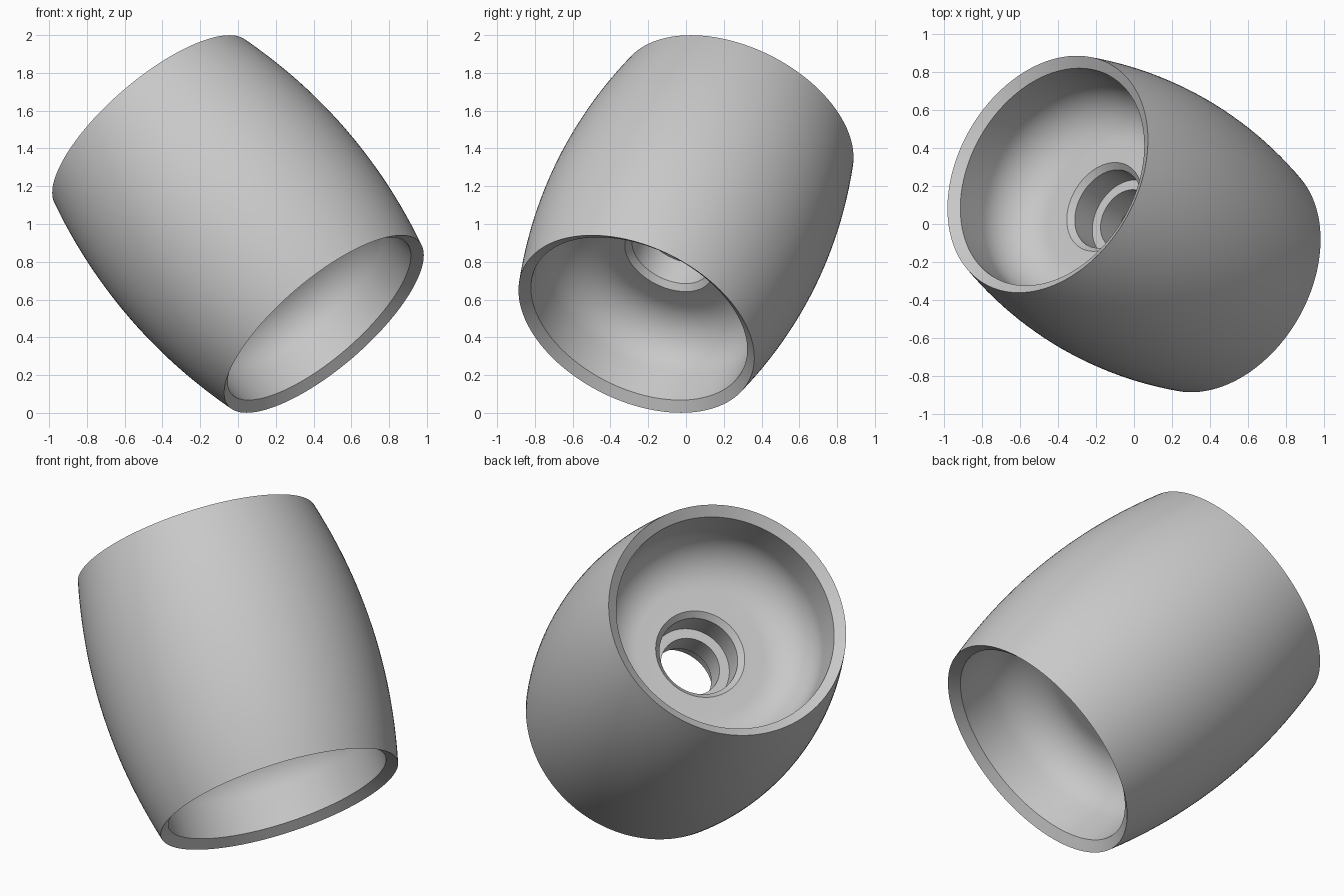
import bpy, bmesh, math
from mathutils import Vector, Matrix

cube = bpy.data.objects.get("Cube")
if cube:
    bpy.data.objects.remove(cube, do_unlink=True)

AXIS = Vector((-0.61, 0.352, 0.71)).normalized()   # tilt of the barrel
CENTRE = Vector((0, 0, 1))
HALF, R_END, R_MID = 0.746, 0.667, 0.76            # half length, end and middle radius
FLOOR, R_WALL, FILLET = 0.256, 0.612, 0.25         # cup floor height, wall radius, corner

grey = bpy.data.materials.new("plain grey")
grey.use_nodes = True
colour = (0.58, 0.58, 0.58, 1)
grey.diffuse_color = colour
grey.node_tree.nodes["Principled BSDF"].inputs["Base Color"].default_value = colour


def half_profile():
    """Upper half of the section as (radius, height), from inner rib to outer middle."""
    # rib, bore, bore chamfer and flat floor
    pts = [(0.165, 0.075), (0.22, 0.075), (0.22, 0.226), (0.25, FLOOR)]
    # rounded corner between floor and wall
    for i in range(17):
        a = math.pi / 2 * i / 16
        pts.append((R_WALL - FILLET * (1 - math.sin(a)), FLOOR + FILLET * (1 - math.cos(a))))
    # straight wall up to the rim chamfer, then the bulging outside
    pts.append((R_WALL, 0.706))
    for i in range(13):
        t = 1 - i / 12
        pts.append((R_MID + (R_END - R_MID) * t * t, HALF * t))
    return pts


# closed section: upper half plus its mirror image
upper = half_profile()
lower = [(r, -h) for r, h in reversed(upper[:-1])]
section = upper + lower

bm = bmesh.new()
verts = [bm.verts.new((r, 0, h)) for r, h in section]
edges = [bm.edges.new((verts[i], verts[(i + 1) % len(verts)])) for i in range(len(verts))]
bmesh.ops.spin(bm, geom=verts + edges, cent=(0, 0, 0), axis=(0, 0, 1),
               angle=math.tau, steps=128, use_merge=False)
bmesh.ops.remove_doubles(bm, verts=bm.verts[:], dist=1e-4)
bmesh.ops.recalc_face_normals(bm, faces=bm.faces[:])

# lean the barrel over onto its rim
tilt = AXIS.to_track_quat('Z', 'Y').to_matrix().to_4x4()
bmesh.ops.transform(bm, matrix=Matrix.Translation(CENTRE) @ tilt, verts=bm.verts[:])

mesh = bpy.data.meshes.new("barrel_roller")
bm.to_mesh(mesh)
bm.free()
mesh.materials.append(grey)
roller = bpy.data.objects.new("barrel_roller", mesh)
bpy.context.collection.objects.link(roller)

bpy.ops.object.select_all(action='DESELECT')
roller.select_set(True)
bpy.context.view_layer.objects.active = roller
bpy.ops.object.shade_smooth_by_angle(angle=math.radians(30))
